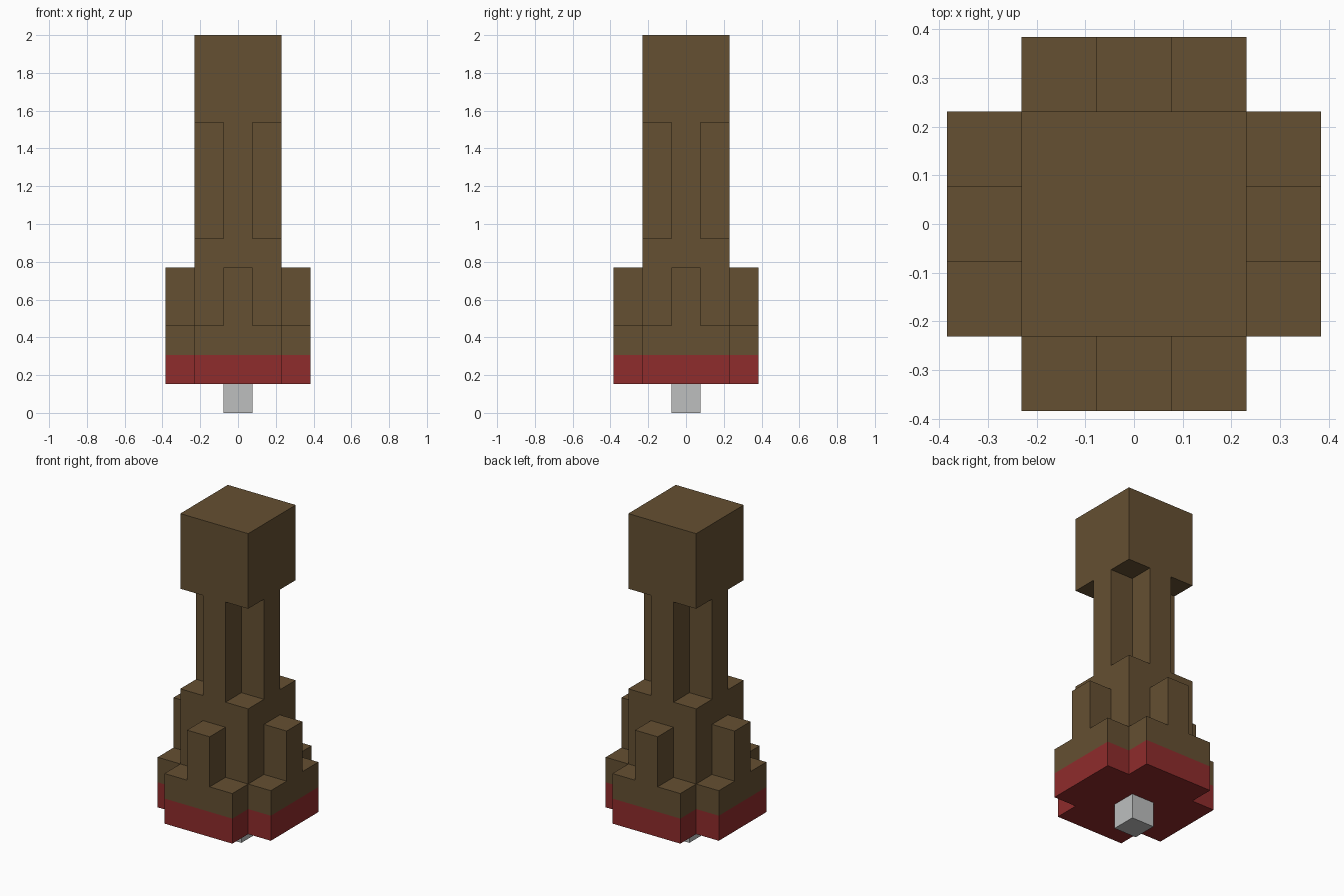
import bpy, bmesh
from mathutils import Vector

old = bpy.data.objects.get("Cube")
if old:
    bpy.data.objects.remove(old, do_unlink=True)

U = 2 / 13  # one block


def material(name, rgb):
    m = bpy.data.materials.new(name)
    m.use_nodes = True
    m.diffuse_color = (*rgb, 1)
    bsdf = m.node_tree.nodes["Principled BSDF"]
    bsdf.inputs["Base Color"].default_value = (*rgb, 1)
    bsdf.inputs["Roughness"].default_value = 0.8
    return m


brown = material("brown", (0.130, 0.080, 0.032))
red = material("red", (0.275, 0.025, 0.025))
grey = material("light grey", (0.51, 0.52, 0.52))


def block(rx, ry, z0, z1):
    """Blocks of a centred box reaching rx, ry blocks out from the middle one."""
    return {(x, y, z) for x in range(-rx, rx + 1)
            for y in range(-ry, ry + 1) for z in range(z0, z1)}


def cross(arm, half, z0, z1):
    """Two crossed boxes with equal arms."""
    return block(arm, half, z0, z1) | block(half, arm, z0, z1)


# Parts from the ground up
core = block(1, 1, 3, 6)
parts = [
    ("bottom_tip", block(0, 0, 0, 1), grey),
    ("red_band", cross(2, 1, 1, 2), red),
    ("base", cross(2, 1, 2, 3), brown),
    ("core", core, brown),
    ("side_fins", cross(2, 0, 3, 5) - core, brown),
    ("neck", cross(1, 0, 6, 10), brown),
    ("head", block(1, 1, 10, 13), brown),
]
solid = set().union(*(cells for _, cells, _ in parts))


def skin(name, cells, mat):
    """Cover only the exposed sides of the blocks and merge flat areas."""
    bm = bmesh.new()
    for cell in sorted(cells):
        centre = Vector(cell) + Vector((0, 0, 0.5))
        for axis in range(3):
            for sign in (-1, 1):
                n = Vector((0, 0, 0))
                n[axis] = sign
                if tuple(int(c + d) for c, d in zip(cell, n)) in solid:
                    continue
                a = Vector((0, 0, 0))
                a[(axis + 1) % 3] = 0.5
                b = n.cross(a)
                mid = centre + n / 2
                bm.faces.new([bm.verts.new((mid + o) * U)
                              for o in (-a - b, a - b, a + b, b - a)])
    bmesh.ops.remove_doubles(bm, verts=bm.verts[:], dist=0.001)
    bmesh.ops.dissolve_limit(bm, angle_limit=0.01,
                             verts=bm.verts[:], edges=bm.edges[:])
    mesh = bpy.data.meshes.new(name)
    bm.to_mesh(mesh)
    bm.free()
    mesh.materials.append(mat)
    obj = bpy.data.objects.new(name, mesh)
    bpy.context.collection.objects.link(obj)


for part in parts:
    skin(*part)
